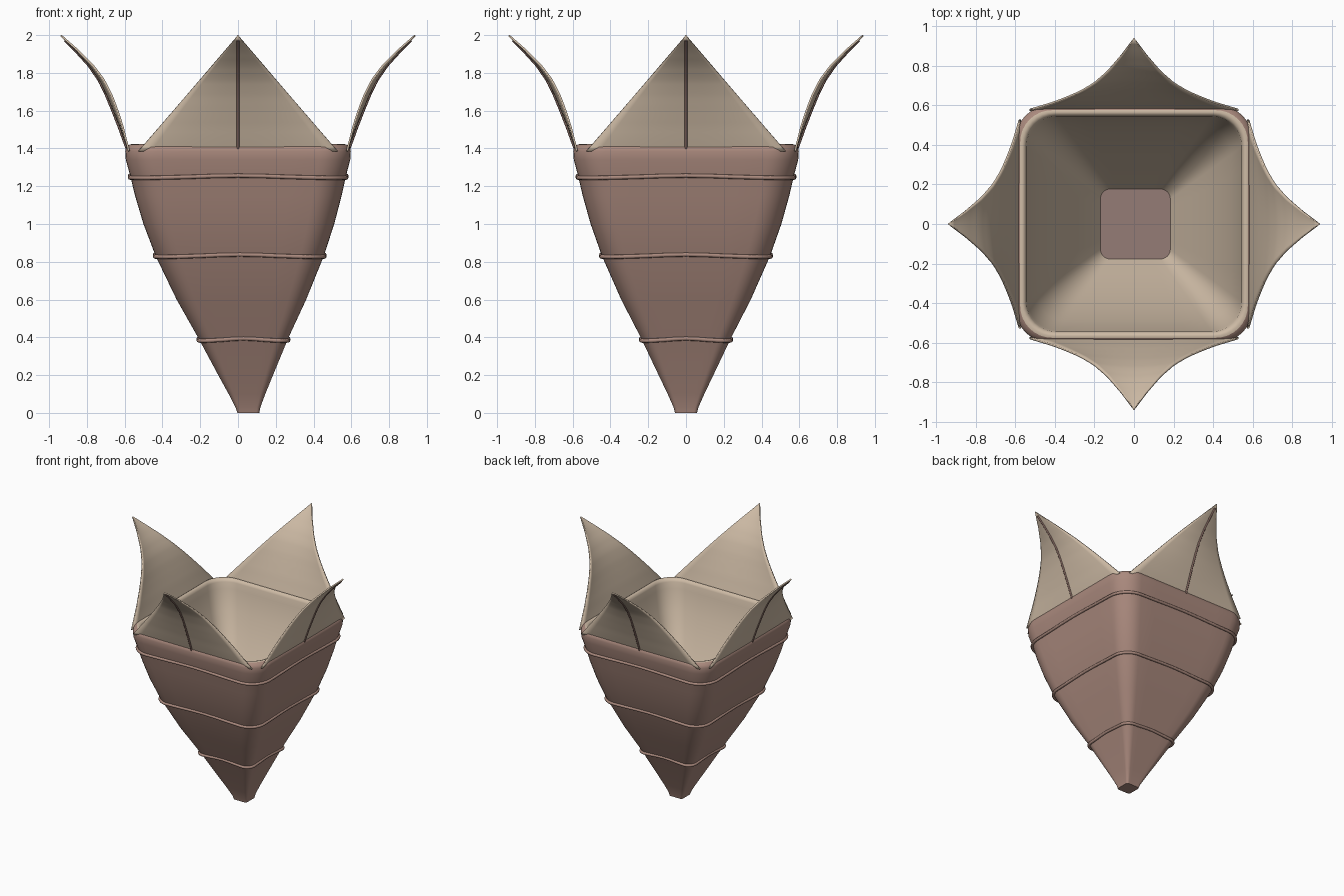
import bpy, bmesh, math
from mathutils import Vector, Matrix

if "Cube" in bpy.data.objects:
    bpy.data.objects.remove(bpy.data.objects["Cube"])


def material(name, rgb):
    m = bpy.data.materials.new(name)
    m.diffuse_color = (*rgb, 1)
    m.use_nodes = True
    m.node_tree.nodes["Principled BSDF"].inputs["Base Color"].default_value = m.diffuse_color
    return m


BROWN = material("clay_brown", (0.40, 0.25, 0.205))
BEIGE = material("pale_beige", (0.62, 0.50, 0.38))
DARK = material("dark_brown", (0.22, 0.13, 0.11))
FLOOR = material("floor_brown", (0.30, 0.20, 0.18))


def rounded_square(half, cx, z, seg=8, side=6):
    """Ring of points: four rounded corners joined by divided straight sides."""
    r = half * 0.28
    c = half - r
    pts = []
    for k in range(4):
        rot = Matrix.Rotation(k * math.pi / 2, 3, 'Z')
        for i in range(seg + 1):
            a = math.pi / 2 * i / seg
            pts.append(rot @ Vector((c + r * math.cos(a), c + r * math.sin(a), 0)))
        for i in range(1, side):
            pts.append(rot @ Vector((c - 2 * c * i / side, half, 0)))
    return [p + Vector((cx, 0, z)) for p in pts]


def lean(z):
    return 0.055 * max(0, 1 - z / 1.4) ** 2


def finish(name, bm, mat, angle=50):
    bmesh.ops.recalc_face_normals(bm, faces=bm.faces)
    me = bpy.data.meshes.new(name)
    bm.to_mesh(me)
    bm.free()
    ob = bpy.data.objects.new(name, me)
    bpy.context.collection.objects.link(ob)
    me.materials.append(mat)
    bpy.ops.object.select_all(action='DESELECT')
    ob.select_set(True)
    bpy.context.view_layer.objects.active = ob
    bpy.ops.object.shade_smooth_by_angle(angle=math.radians(angle))
    return ob


def loft(name, sections, mat, cap_start=False):
    bm = bmesh.new()
    rings = [[bm.verts.new(p) for p in rounded_square(h, cx, z)] for z, h, cx in sections]
    for a, b in zip(rings, rings[1:]):
        n = len(a)
        for i in range(n):
            bm.faces.new((a[i], a[(i + 1) % n], b[(i + 1) % n], b[i]))
    if cap_start:
        bm.faces.new(rings[0])
    return finish(name, bm, mat)


def tube(name, pts, radius, mat, cyclic):
    cu = bpy.data.curves.new(name, 'CURVE')
    cu.dimensions = '3D'
    cu.bevel_depth = radius
    cu.bevel_resolution = 2
    cu.use_fill_caps = True
    sp = cu.splines.new('POLY')
    sp.points.add(len(pts) - 1)
    for q, p in zip(sp.points, pts):
        q.co = (*p, 1)
    sp.use_cyclic_u = cyclic
    cu.materials.append(mat)
    ob = bpy.data.objects.new(name, cu)
    bpy.context.collection.objects.link(ob)
    bpy.ops.object.select_all(action='DESELECT')
    ob.select_set(True)
    bpy.context.view_layer.objects.active = ob
    bpy.ops.object.convert(target='MESH')
    bpy.ops.object.shade_smooth()
    return bpy.context.object


def interp(table, z):
    for (z0, v0), (z1, v1) in zip(table, table[1:]):
        if z <= z1:
            return v0 + (v1 - v0) * (z - z0) / (z1 - z0)
    return table[-1][1]


# Tapered outer body, leaning slightly at the foot
OUTER = [(0, .058), (.03, .066), (.1, .097), (.2, .145), (.4, .24), (.6, .343), (.83, .445),
         (1.0, .505), (1.15, .547), (1.25, .57), (1.34, .594), (1.385, .597), (1.408, .592), (1.42, .575)]
loft("outer_body", [(z, h, lean(z)) for z, h in OUTER], BROWN, True)

# Lining: rim lip and inner wall down to the floor
INNER = [(1.42, .575), (1.423, .565), (1.418, .552), (1.40, .544), (1.35, .537), (1.2, .49),
         (1.05, .43), (.9, .355), (.75, .27), (.6, .176)]
loft("inner_lining", [(z, h, .007 * (1.42 - z) / .82) for z, h in INNER], BEIGE)

# Inner floor
bm = bmesh.new()
bm.faces.new([bm.verts.new(p) for p in rounded_square(.178, .007, .601)])
finish("inner_floor", bm, FLOOR)

# Raised bands, dipping a little towards the corners
for i, z in enumerate((.388, .832, 1.25)):
    h = interp(OUTER, z) + .003
    pts = rounded_square(h, lean(z), z)
    for p in pts:
        a = math.atan2(p.y, p.x - lean(z))
        p.z += .006 * math.cos(4 * a)
    tube(f"band_{i + 1}", pts, .011, BROWN, True)

# Four pointed flaps, each with an outer midrib
PROFILE = [(1.385, .577), (1.45, .594), (1.52, .612), (1.60, .638), (1.68, .668), (1.76, .708),
           (1.84, .768), (1.92, .848), (2.0, .940)]
NV, NU = 24, 16


def flap_point(u, t):
    z = 1.385 + .613 * t
    out = interp(PROFILE, z) + .022 * (1 - u * u) * math.sin(math.pi * t)
    return Vector((.528 * (1 - t) * u, -out, z))


for k, side in enumerate(("front", "right", "back", "left")):
    rot = Matrix.Rotation(k * math.pi / 2, 3, 'Z')
    bm = bmesh.new()
    rows = [[bm.verts.new(rot @ flap_point(2 * j / NU - 1, i / NV)) for j in range(NU + 1)]
            for i in range(NV)]
    tip = bm.verts.new(rot @ flap_point(0, 1))
    for a, b in zip(rows, rows[1:]):
        for j in range(NU):
            bm.faces.new((a[j], a[j + 1], b[j + 1], b[j]))
    for j in range(NU):
        bm.faces.new((rows[-1][j], rows[-1][j + 1], tip))
    flap = finish(f"{side}_flap", bm, BEIGE)
    mod = flap.modifiers.new("thickness", 'SOLIDIFY')
    mod.thickness = .01
    mod.offset = 0
    rib = [rot @ (flap_point(0, i / NV) + Vector((0, -.005, 0))) for i in range(NV)]
    tube(f"{side}_midrib", rib, .008, DARK, False)
